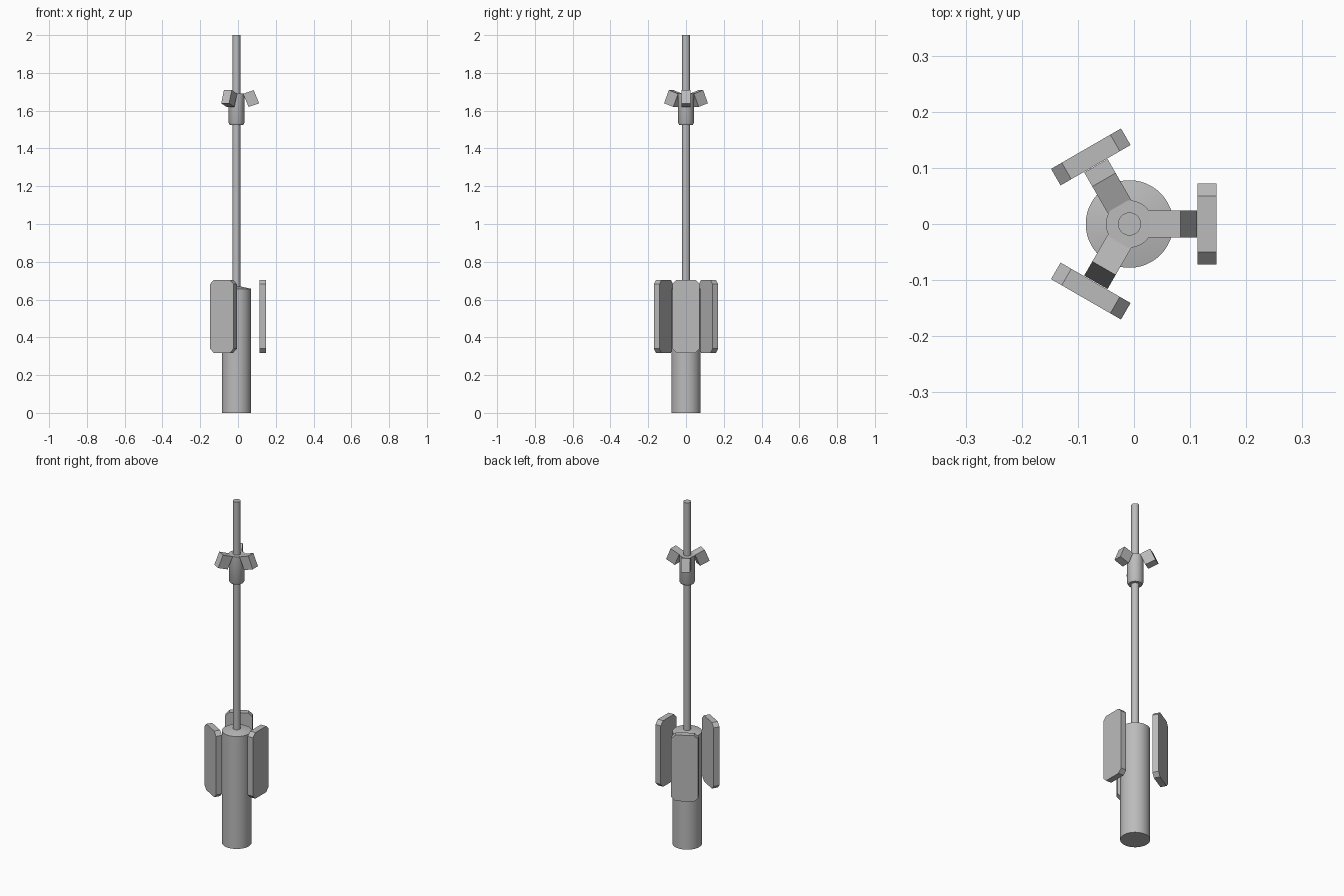
import bpy, bmesh, math
from mathutils import Matrix

if "Cube" in bpy.data.objects:
    bpy.data.objects.remove(bpy.data.objects["Cube"])

AXIS = Matrix.Translation((-0.008, 0, 0))   # main axis of the body

grey = bpy.data.materials.new("grey_metal")
grey.diffuse_color = (0.5, 0.5, 0.5, 1)
grey.use_nodes = True
grey.node_tree.nodes["Principled BSDF"].inputs["Base Color"].default_value = grey.diffuse_color


def finish(bm, name, smooth=False):
    bmesh.ops.recalc_face_normals(bm, faces=bm.faces)
    mesh = bpy.data.meshes.new(name)
    bm.to_mesh(mesh)
    bm.free()
    mesh.materials.append(grey)
    ob = bpy.data.objects.new(name, mesh)
    bpy.context.collection.objects.link(ob)
    if smooth:
        bpy.ops.object.select_all(action='DESELECT')
        ob.select_set(True)
        bpy.context.view_layer.objects.active = ob
        bpy.ops.object.shade_smooth_by_angle(angle=math.radians(30))
    return ob


def lathe(name, profile, sides=48):
    """Closed round part from (radius, z) points, capped at both ends."""
    bm = bmesh.new()
    rings = [[bm.verts.new((r * math.cos(2 * math.pi * i / sides),
                            r * math.sin(2 * math.pi * i / sides), z))
              for i in range(sides)] for r, z in profile]
    for a, b in zip(rings, rings[1:]):
        for i in range(sides):
            j = (i + 1) % sides
            bm.faces.new((a[i], a[j], b[j], b[i]))
    bm.faces.new(rings[0])
    bm.faces.new(rings[-1])
    bm.transform(AXIS)
    return finish(bm, name, True)


def prism(name, outline, thickness, angle):
    """Extrude a closed 3D outline along a vector, then turn it about the axis."""
    bm = bmesh.new()
    face = bm.faces.new([bm.verts.new(p) for p in outline])
    ext = bmesh.ops.extrude_face_region(bm, geom=[face], use_keep_orig=True)
    verts = [v for v in ext["geom"] if isinstance(v, bmesh.types.BMVert)]
    bmesh.ops.translate(bm, vec=thickness, verts=verts)
    bm.transform(AXIS @ Matrix.Rotation(angle, 4, 'Z'))
    return finish(bm, name)


# Body with shallow conical top, long rod, and upper collar
lathe("base_cylinder", [(0.078, 0), (0.078, 0.657), (0.018, 0.670)])
lathe("rod", [(0.0205, 0.64), (0.0205, 2.0)], 32)
lathe("collar", [(0.036, 1.525), (0.042, 1.536), (0.042, 1.69)], 40)

# Chamfered panel outline (y, z)
w, lo, hi, c = 0.072, 0.318, 0.704, 0.022
panel = [(-w + c, lo), (w - c, lo), (w, lo + c), (w, hi - c),
         (w - c, hi), (-w + c, hi), (-w, hi - c), (-w, lo + c)]
# Tilted block side outline (distance from axis, z)
block = [(0.035, 1.689), (0.091, 1.709), (0.120, 1.639), (0.064, 1.620)]

# Three panels around the body, three tilted blocks around the collar
for k in range(3):
    a = k * 2 * math.pi / 3
    prism(f"side_panel_{k + 1}", [(0.121, y, z) for y, z in panel], (0.034, 0, 0), a)
    prism(f"collar_block_{k + 1}", [(r, -0.024, z) for r, z in block], (0, 0.048, 0), a)
